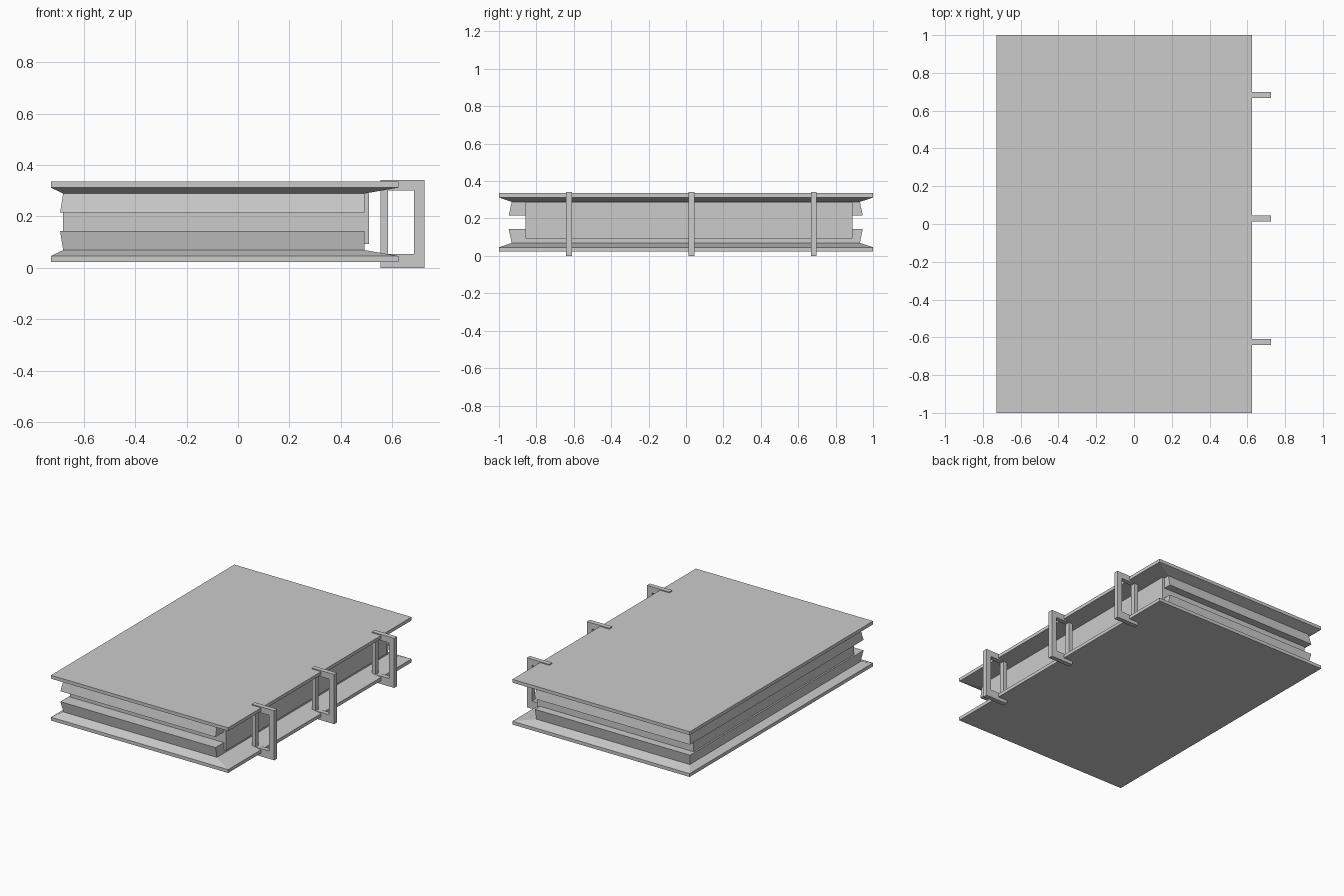
import bpy, bmesh

if "Cube" in bpy.data.objects:
    bpy.data.objects.remove(bpy.data.objects["Cube"])

MID_Z = 0.179  # mirror plane between the two covers


def loft(name, rings):
    """Stack of rectangles (x0, x1, y0, y1, z) skinned into a closed solid."""
    bm = bmesh.new()
    loops = [[bm.verts.new((x, y, z)) for x, y in ((x0, y0), (x1, y0), (x1, y1), (x0, y1))]
             for x0, x1, y0, y1, z in rings]
    for a, b in zip(loops, loops[1:]):
        for i in range(4):
            j = (i + 1) % 4
            bm.faces.new((a[i], a[j], b[j], b[i]))
    bm.faces.new(loops[0])
    bm.faces.new(loops[-1])
    bmesh.ops.recalc_face_normals(bm, faces=bm.faces)
    mesh = bpy.data.meshes.new(name)
    bm.to_mesh(mesh)
    bm.free()
    ob = bpy.data.objects.new(name, mesh)
    bpy.context.collection.objects.link(ob)
    return ob


def binding_ring(name, y, half=0.016):
    """Rectangular frame around the cover edges, extruded along y."""
    outer = [(0.554, 0.0), (0.725, 0.0), (0.725, 0.342), (0.554, 0.342)]
    inner = [(0.584, 0.054), (0.685, 0.054), (0.685, 0.300), (0.584, 0.300)]
    bm = bmesh.new()
    o = [bm.verts.new((x, y - half, z)) for x, z in outer]
    n = [bm.verts.new((x, y - half, z)) for x, z in inner]
    faces = [bm.faces.new((o[i], o[(i + 1) % 4], n[(i + 1) % 4], n[i])) for i in range(4)]
    ext = bmesh.ops.extrude_face_region(bm, geom=faces, use_keep_orig=True)
    moved = [v for v in ext["geom"] if isinstance(v, bmesh.types.BMVert)]
    bmesh.ops.translate(bm, verts=moved, vec=(0, 2 * half, 0))
    bmesh.ops.recalc_face_normals(bm, faces=bm.faces)
    mesh = bpy.data.meshes.new(name)
    bm.to_mesh(mesh)
    bm.free()
    bpy.context.collection.objects.link(bpy.data.objects.new(name, mesh))


# Covers: thin slab, bevelled inner side, flared page section
cover = [(-0.728, 0.625, -1.0, 1.0, 0.335),
         (-0.728, 0.625, -1.0, 1.0, 0.312),
         (-0.680, 0.492, -0.932, 0.930, 0.289),
         (-0.692, 0.492, -0.948, 0.945, 0.215)]
loft("top_cover", cover)
loft("bottom_cover", [(*r[:4], 2 * MID_Z - r[4]) for r in cover])

# Inner page block
loft("page_block", [(-0.681, 0.510, -0.857, 0.891, 0.092),
                    (-0.681, 0.510, -0.857, 0.891, 0.289)])

# Binding rings along the spine
for i, y in enumerate((-0.625, 0.029, 0.683)):
    binding_ring(f"binding_ring_{i + 1}", y)
